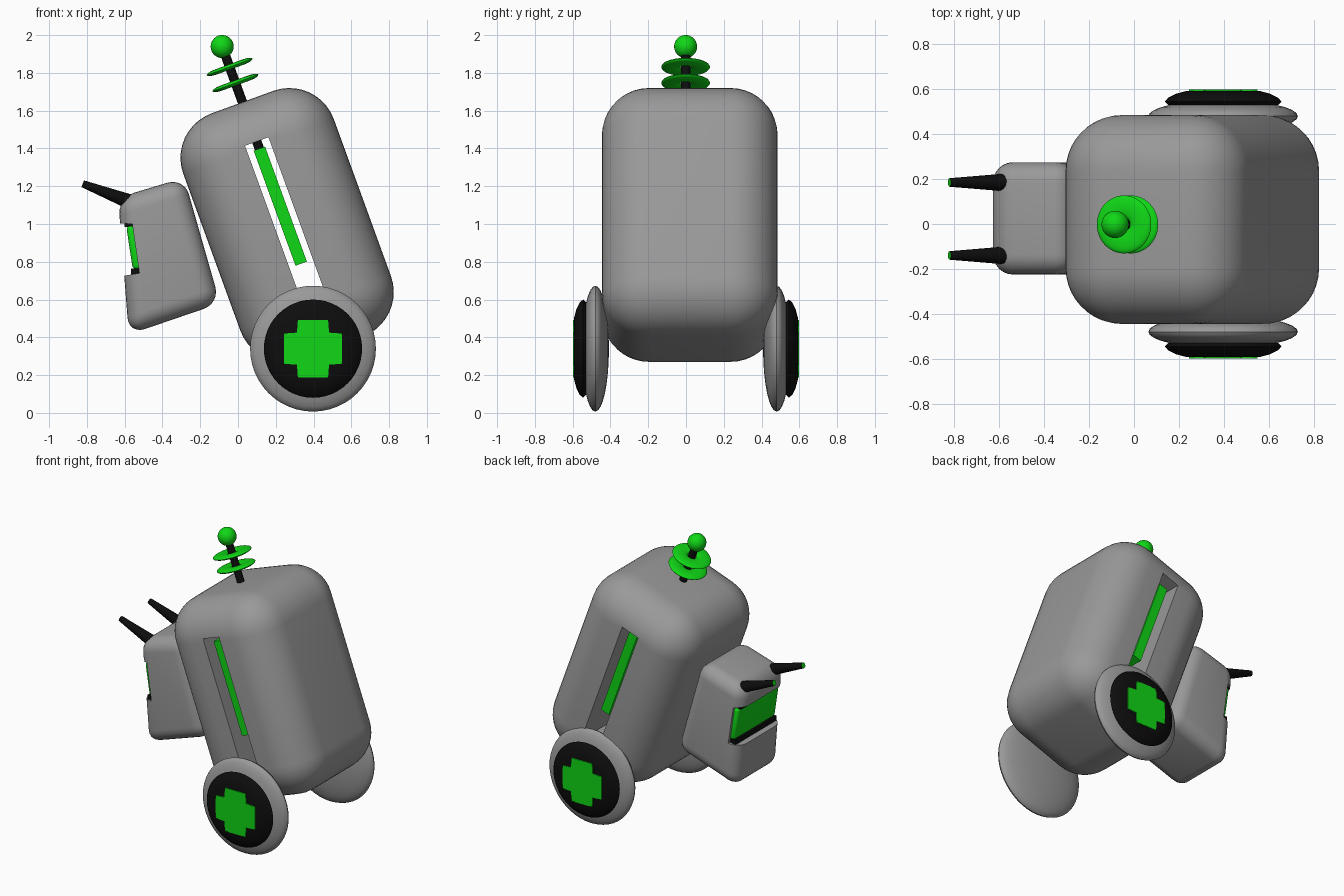
import bpy, bmesh, math
from mathutils import Matrix, Vector

if "Cube" in bpy.data.objects:
    bpy.data.objects.remove(bpy.data.objects["Cube"])


def mat(name, rgb):
    m = bpy.data.materials.new(name)
    m.diffuse_color = (*rgb, 1)
    m.use_nodes = True
    m.node_tree.nodes["Principled BSDF"].inputs["Base Color"].default_value = m.diffuse_color
    return m


GREY = mat("grey_metal", (0.32, 0.32, 0.32))
BLACK = mat("black_rubber", (0.004, 0.004, 0.004))
GREEN = mat("bright_green", (0.005, 0.68, 0.008))

# Leaning frame of the body: local z is the body axis
LEAN = Matrix.Translation((0.26, 0.02, 0.995)) @ Matrix.Rotation(math.radians(-20), 4, 'Y')
ANTENNA = Matrix.Translation((0, -0.022, 0)) @ LEAN


def finish(name, bm, mats, matrix=Matrix(), smooth=True):
    bmesh.ops.recalc_face_normals(bm, faces=bm.faces)
    me = bpy.data.meshes.new(name)
    bm.to_mesh(me)
    bm.free()
    me.transform(matrix)
    for m in mats:
        me.materials.append(m)
    ob = bpy.data.objects.new(name, me)
    bpy.context.collection.objects.link(ob)
    if smooth:
        activate(ob)
        bpy.ops.object.shade_smooth_by_angle(angle=math.radians(35))
    return ob


def activate(ob):
    bpy.ops.object.select_all(action='DESELECT')
    ob.select_set(True)
    bpy.context.view_layer.objects.active = ob


def bevel(bm, r, seg):
    bmesh.ops.bevel(bm, geom=bm.edges[:], offset=r, segments=seg, profile=0.5,
                    affect='EDGES', clamp_overlap=True)


def box(name, lo, hi, m, matrix=Matrix(), r=0, seg=8):
    bm = bmesh.new()
    lo, hi = Vector(lo), Vector(hi)
    bmesh.ops.create_cube(bm, size=1, matrix=Matrix.Translation((lo + hi) / 2)
                          @ Matrix.Diagonal((*(hi - lo), 1)))
    if r:
        bevel(bm, r, seg)
    return finish(name, bm, [m], matrix, smooth=r > 0)


def prism(name, pts, y0, y1, m, r=0, seg=6):
    # side outline in x, z pulled across y
    bm = bmesh.new()
    f = bm.faces.new([bm.verts.new((x, y0, z)) for x, z in pts])
    ext = bmesh.ops.extrude_face_region(bm, geom=[f])
    bmesh.ops.translate(bm, vec=(0, y1 - y0, 0),
                        verts=[v for v in ext["geom"] if isinstance(v, bmesh.types.BMVert)])
    if r:
        bmesh.ops.recalc_face_normals(bm, faces=bm.faces)
        bevel(bm, r, seg)
    return finish(name, bm, [m], smooth=r > 0)


def lathe(name, profile, m, matrix, steps=48):
    # profile of (radius, height) turned about local z
    bm = bmesh.new()
    vs = [bm.verts.new((r, 0, h)) for r, h in profile]
    es = [bm.edges.new(p) for p in zip(vs, vs[1:])]
    bmesh.ops.spin(bm, geom=vs + es, cent=(0, 0, 0), axis=(0, 0, 1),
                   angle=2 * math.pi, steps=steps)
    bmesh.ops.remove_doubles(bm, verts=bm.verts, dist=1e-4)
    return finish(name, bm, [m], matrix)


def arc(rx, rz, n=16, cx=0, cz=0, a0=-90, a1=90):
    angs = [math.radians(a0 + (a1 - a0) * i / n) for i in range(n + 1)]
    return [(cx + rx * math.cos(a), cz + rz * math.sin(a)) for a in angs]


def cut(ob, cutter):
    mod = ob.modifiers.new("cut", 'BOOLEAN')
    mod.operation, mod.solver, mod.object = 'DIFFERENCE', 'EXACT', cutter
    activate(ob)
    bpy.ops.object.modifier_apply(modifier="cut")
    bpy.data.objects.remove(cutter)
    bpy.ops.object.shade_smooth_by_angle(angle=math.radians(35))


# Body with a slot cut right through, and a light bar inside the slot
body = box("body", (-0.424, -0.465, -0.692), (0.424, 0.465, 0.692), GREY, LEAN, 0.25, 10)
cut(body, box("slot_cutter", (-0.066, -1, -0.47), (0.066, 1, 0.47), GREY, LEAN))
box("light_bar", (-0.032, -0.41, -0.218), (0.032, 0.41, 0.43), GREEN, LEAN)

# Antenna: rod, two flattened rings and a ball
lathe("antenna_rod", [(0, 0.40), (0.025, 0.40), (0.025, 0.97), (0, 0.97)], BLACK, ANTENNA, 20)
for i, h in enumerate((0.80, 0.89)):
    lathe(f"antenna_ring_{i + 1}", arc(0.05, 0.014, 16, 0.079, h, 0, 360), GREEN, ANTENNA)
lathe("antenna_ball", arc(0.061, 0.061, 16, 0, 1.005), GREEN, ANTENNA, 32)

# Head, with a notch across its face for the visor
head = prism("head", [(-0.635, 1.14), (-0.285, 1.245), (-0.095, 0.58), (-0.578, 0.415)],
             -0.225, 0.275, GREY, 0.09)
cut(head, prism("notch_cutter", [(-0.75, 1.01), (-0.56, 1.0), (-0.522, 0.74), (-0.75, 0.70)],
                -1, 1, GREY))
prism("visor", [(-0.592, 0.99), (-0.54, 0.99), (-0.50, 0.76), (-0.557, 0.76)],
      -0.205, 0.255, GREEN, 0.02, 3)
prism("visor_frame_bottom", [(-0.566, 0.765), (-0.50, 0.765), (-0.50, 0.73), (-0.566, 0.725)],
      -0.205, 0.255, BLACK)
prism("visor_frame_top", [(-0.602, 1.008), (-0.54, 1.005), (-0.54, 0.985), (-0.600, 0.985)],
      -0.19, 0.24, BLACK)

# Horns: tapered, with a green tip face
for side, y in (("left", 0.185), ("right", -0.14)):
    a, b = Vector((-0.545, y, 1.107)), Vector((-0.822, y, 1.213))
    bm = bmesh.new()
    bmesh.ops.create_cone(bm, cap_ends=True, segments=16, radius1=0.042, radius2=0.019,
                          depth=(b - a).length)
    for f in bm.faces:
        f.material_index = int(f.normal.z > 0.9)
    turn = (b - a).to_track_quat('Z', 'Y').to_matrix().to_4x4()
    finish(f"horn_{side}", bm, [BLACK, GREEN], Matrix.Translation((a + b) / 2) @ turn)

# Wheels: grey lens, black domed hub and a green cross, on both sides
for side, s in (("front", -1), ("back", 1)):
    axle = Matrix.Translation((0.397, 0, 0.34)) @ Matrix.Rotation(math.radians(-90 * s), 4, 'X')
    lathe(f"wheel_{side}", arc(0.333, 0.072, 16, 0, 0.48), GREY, axle)
    lathe(f"hub_{side}", [(0, 0.53), (0.245, 0.53), (0.26, 0.545), (0.245, 0.562),
                          (0.21, 0.58), (0.165, 0.592), (0, 0.594)], BLACK, axle)
    # cross as one flat outline with gently flared arms
    quarter = [(0.085, -0.085), (0.153, -0.08), (0.153, 0.08)]
    bm = bmesh.new()
    ring = [Matrix.Rotation(math.radians(90 * k), 3, 'Z') @ Vector((x, y, 0.592))
            for k in range(4) for x, y in quarter]
    f = bm.faces.new([bm.verts.new(p) for p in ring])
    ext = bmesh.ops.extrude_face_region(bm, geom=[f])
    bmesh.ops.translate(bm, vec=(0, 0, 0.006),
                        verts=[v for v in ext["geom"] if isinstance(v, bmesh.types.BMVert)])
    finish(f"cross_{side}", bm, [GREEN], axle, smooth=False)
